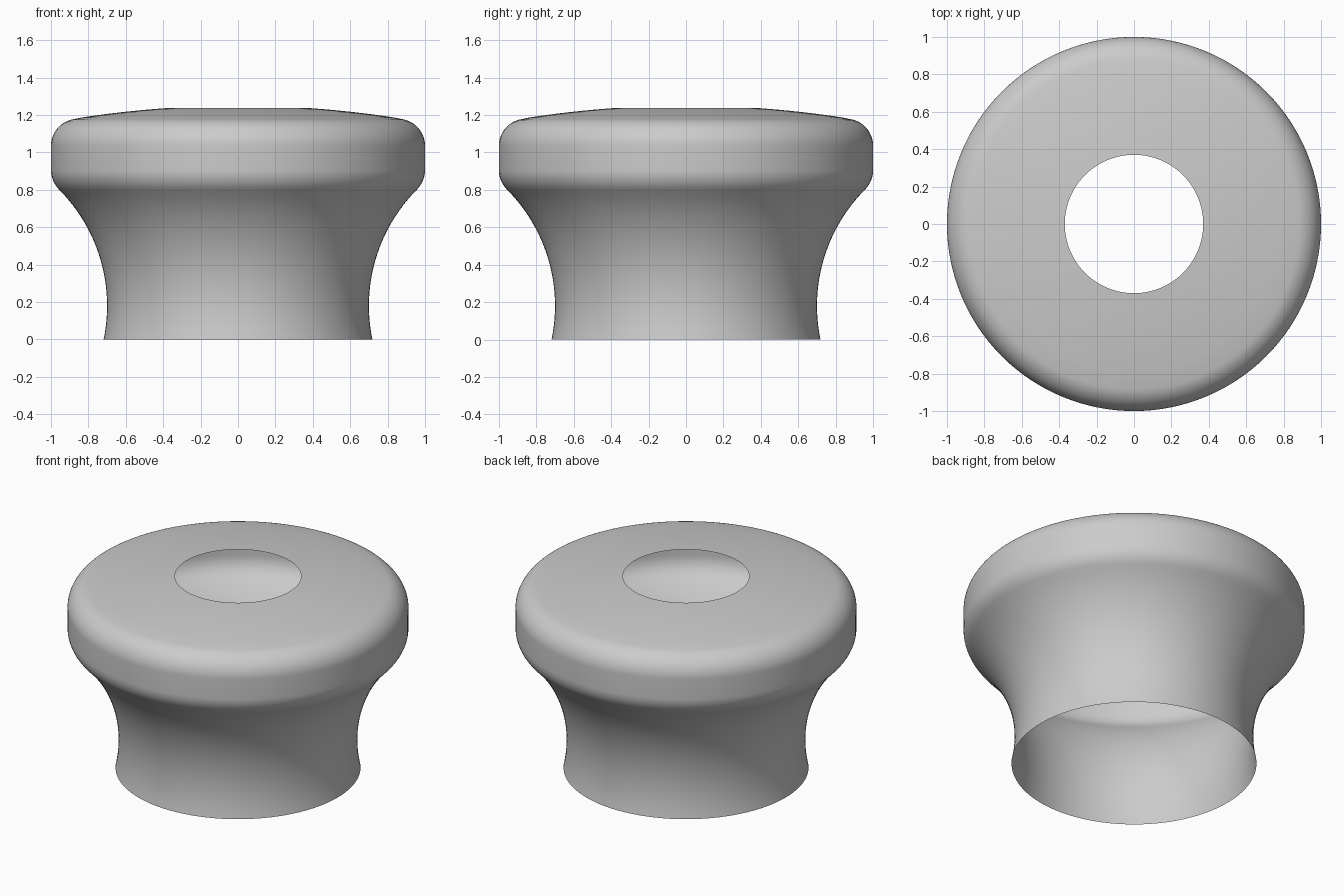
import bpy, bmesh
from math import cos, sin, pi, radians, asin
from mathutils import Vector

cube = bpy.data.objects.get("Cube")
if cube:
    bpy.data.objects.remove(cube, do_unlink=True)

SEGMENTS = 128


def arc(cx, cz, radius, start, end, steps):
    """Points (radius, height) along a circular arc, angles in degrees."""
    angles = [radians(start + (end - start) * i / steps) for i in range(steps + 1)]
    return [(cx + radius * cos(a), cz + radius * sin(a)) for a in angles]


def lathe(name, profile, material):
    """Revolve an open profile, listed from bottom to top, around z."""
    bm = bmesh.new()
    verts = [bm.verts.new((r, 0, z)) for r, z in profile]
    edges = [bm.edges.new(pair) for pair in zip(verts, verts[1:])]
    bmesh.ops.spin(bm, geom=verts + edges, cent=(0, 0, 0), axis=(0, 0, 1),
                   angle=2 * pi, steps=SEGMENTS, use_duplicate=False)
    bmesh.ops.remove_doubles(bm, verts=bm.verts, dist=0.0005)
    # Turn every face outward from the middle of the shell
    middle = Vector((0, 0, 0.9))
    bm.normal_update()
    inward = [f for f in bm.faces
              if f.normal.dot(f.calc_center_median() - middle) < 0]
    bmesh.ops.reverse_faces(bm, faces=inward)
    for f in bm.faces:
        f.smooth = True
    mesh = bpy.data.meshes.new(name)
    bm.to_mesh(mesh)
    bm.free()
    mesh.materials.append(material)
    obj = bpy.data.objects.new(name, mesh)
    bpy.context.collection.objects.link(obj)
    return obj


grey = bpy.data.materials.new("light grey")
grey.use_nodes = True
colour = (0.6, 0.6, 0.6, 1)
grey.diffuse_color = colour
grey.node_tree.nodes["Principled BSDF"].inputs["Base Color"].default_value = colour

# Waisted neck, flaring up to the rim
neck_r, neck_z = 0.88, 0.18
foot = 180 + math_angle if (math_angle := asin(neck_z / neck_r) * 180 / pi) else 180
neck = arc(0.70 + neck_r, neck_z, neck_r, foot, 135, 24)

# Rounded rim: lower fillet, straight band, upper fillet
lower = arc(0.85, 0.907, 0.15, -45, 0, 10)
upper = arc(0.855, 1.035, 0.145, 0, 81, 16)

# Shallow domed top, open in the middle
dome_r, top_z, hole = 5.5, 1.238, 0.37
edge_r = upper[-1][0]
dome = []
for i in range(1, 13):
    r = edge_r + (hole - edge_r) * i / 12
    dome.append((r, top_z - (r * r - hole * hole) / (2 * dome_r)))

lathe("knob_shell", neck + lower[1:] + upper + dome, grey)
